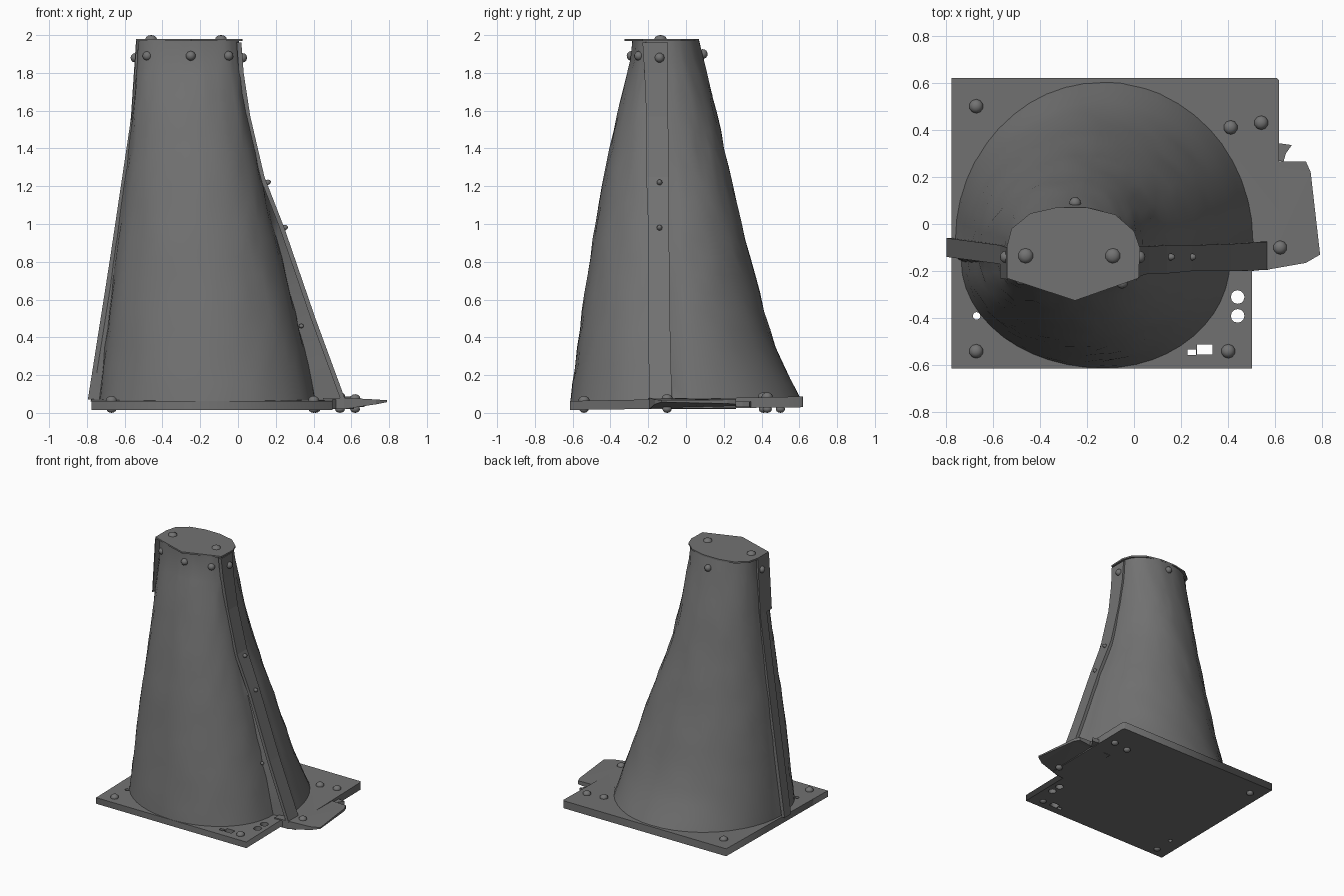
import bpy, bmesh, math, random
from mathutils import Vector

if "Cube" in bpy.data.objects:
    bpy.data.objects.remove(bpy.data.objects["Cube"])
random.seed(4)

steel = bpy.data.materials.new("dark_grey_steel")
steel.diffuse_color = (0.17, 0.17, 0.17, 1)
steel.use_nodes = True
steel.node_tree.nodes["Principled BSDF"].inputs["Base Color"].default_value = steel.diffuse_color


def finish(name, bm, smooth=None):
    bmesh.ops.recalc_face_normals(bm, faces=bm.faces)
    me = bpy.data.meshes.new(name)
    bm.to_mesh(me)
    bm.free()
    ob = bpy.data.objects.new(name, me)
    bpy.context.collection.objects.link(ob)
    me.materials.append(steel)
    if smooth:
        bpy.ops.object.select_all(action='DESELECT')
        ob.select_set(True)
        bpy.context.view_layer.objects.active = ob
        bpy.ops.object.shade_smooth_by_angle(angle=math.radians(smooth))
    return ob


def prism(name, outline, z0, z1):
    bm = bmesh.new()
    lo = [bm.verts.new((x, y, z0)) for x, y in outline]
    hi = [bm.verts.new((x, y, z1)) for x, y in outline]
    bm.faces.new(lo)
    bm.faces.new(hi)
    n = len(lo)
    for i in range(n):
        j = (i + 1) % n
        bm.faces.new((lo[i], lo[j], hi[j], hi[i]))
    return finish(name, bm)


# Flared shell profile: z, left x, right x (back half), right x (front half), back y, front y
PROFILE = [
    (1.97, -.53, .005, .0, .07, -.285), (1.88, -.53, .01, .005, .09, -.29),
    (1.6, -.555, .045, .045, .16, -.36), (1.25, -.60, .12, .12, .235, -.435),
    (.9, -.65, .25, .21, .32, -.495), (.5, -.705, .38, .31, .425, -.555),
    (.3, -.73, .44, .36, .495, -.58), (.06, -.76, .51, .41, .615, -.612)]


def sample(z):
    for a, b in zip(PROFILE, PROFILE[1:]):
        if z >= b[0] - 1e-6:
            t = (a[0] - z) / (a[0] - b[0])
            return [p + (q - p) * t for p, q in zip(a, b)]


def shell(name, back):
    bm = bmesh.new()
    rows, nz, na = [], 20, 24
    for k in range(nz + 1):
        f = k / nz
        z = 1.97 - 1.91 * f
        _, xl, xrb, xrf, yb, yf = sample(z)
        ends = (xrb + .045 * f * f, xl - .02 * f)
        cx = -.25 + .12 * f
        xr = xrb if back else xrf
        if not back:
            xl += .025 * f
        seam = -.10 + .03 * f if back else -.185 + .03 * f
        ext = (yb if back else yf) - seam
        ring = [(ends[0], -.13)]
        for i in range(na + 1):
            a = math.pi * i / na
            c, s = math.cos(a), math.sin(a)
            ring.append((cx + c * ((xr - cx) if c > 0 else (cx - xl)), seam + s * ext))
        ring.append((ends[1], -.13))
        # slight hammered unevenness in the sheet
        w = .004 if 0 < k < nz else 0
        rows.append([bm.verts.new((x + random.uniform(-w, w), y + random.uniform(-w, w), z))
                     for x, y in ring])
    for r, q in zip(rows, rows[1:]):
        for i in range(len(r) - 1):
            bm.faces.new((r[i], r[i + 1], q[i + 1], q[i]))
    return finish(name, bm, 30)


shell("back_shell", True)
shell("front_shell", False)


# Seam straps down both sides: path points x, z, y front, y back
def strap(name, path, inward):
    bm = bmesh.new()
    rows = []
    for x, z, y0, y1 in path:
        rows.append([bm.verts.new(p) for p in
                     ((x, y0, z), (x, y1, z), (x + inward, y1, z), (x + inward, y0, z))])
    for r, q in zip(rows, rows[1:]):
        for i in range(4):
            j = (i + 1) % 4
            bm.faces.new((r[i], r[j], q[j], q[i]))
    bm.faces.new(rows[0])
    bm.faces.new(rows[-1])
    return finish(name, bm)


strap("right_strap", [(.018, 1.96, -.23, -.095), (.03, 1.8, -.22, -.095), (.065, 1.57, -.21, -.095),
                      (.14, 1.25, -.21, -.09), (.245, .98, -.20, -.09), (.41, .5, -.20, -.085),
                      (.568, .07, -.195, -.075)], -.025)
strap("left_strap", [(-.54, 1.97, -.175, -.10), (-.568, 1.55, -.17, -.09),
                     (-.68, .8, -.155, -.075), (-.795, .07, -.14, -.06)], .025)
# Loose upper flap of the left strap, standing off the front shell
strap("left_flap", [(-.54, 1.97, -.235, -.165), (-.568, 1.55, -.23, -.165)], .006)

# Faceted top cap
prism("top_cap", [(-.54, -.23), (-.25, -.325), (.02, -.23), (.025, -.1), (.0, -.03), (-.08, .04),
                  (-.2, .07), (-.33, .07), (-.44, .045), (-.52, -.02), (-.54, -.1)], 1.968, 1.98)


# Base plate with a cut corner and punched holes, slightly thicker toward the back
def circle(cx, cy, r):
    return [(cx + r * math.cos(i * math.pi / 6), cy + r * math.sin(i * math.pi / 6)) for i in range(12)]


def rect(cx, cy, w, h):
    return [(cx - w, cy - h), (cx + w, cy - h), (cx + w, cy + h), (cx - w, cy + h)]


loops = [[(-.775, -.613), (.5, -.613), (.5, -.2), (.615, -.18), (.615, .61), (.605, .62), (-.775, .62)],
         circle(.44, -.31, .029), circle(.44, -.39, .029), circle(-.668, -.39, .016),
         rect(.3, -.533, .033, .022), rect(.245, -.545, .018, .012)]
cu = bpy.data.curves.new("base_plate", 'CURVE')
cu.dimensions = '2D'
cu.fill_mode = 'BOTH'
cu.extrude = .02
for pts in loops:
    sp = cu.splines.new('POLY')
    sp.points.add(len(pts) - 1)
    for p, (x, y) in zip(sp.points, pts):
        p.co = (x, y, 0, 1)
    sp.use_cyclic_u = True
cu.materials.append(steel)
base = bpy.data.objects.new("base_plate", cu)
bpy.context.collection.objects.link(base)
bpy.ops.object.select_all(action='DESELECT')
base.select_set(True)
bpy.context.view_layer.objects.active = base
bpy.ops.object.convert(target='MESH')
for v in bpy.context.object.data.vertices:
    t = (v.co.y + .613) / 1.233
    v.co.z = .063 + .024 * t if v.co.z > 0 else .016 + .014 * t

# Bent side tab under the right strap, tapering to a thin lip
bm = bmesh.new()
tab = [(.45, -.2), (.56, -.195), (.73, -.165), (.79, -.13), (.75, .22), (.73, .265), (.45, .265)]
lo = [bm.verts.new((x, y, .02 + .037 * max(0, (x - .6) / .19))) for x, y in tab]
hi = [bm.verts.new((x, y, .08 - .013 * max(0, (x - .6) / .19))) for x, y in tab]
for i in range(len(tab)):
    j = (i + 1) % len(tab)
    bm.faces.new((lo[i], lo[j], hi[j], hi[i]))
bm.faces.new(lo)
bm.faces.new(hi)
bmesh.ops.triangulate(bm, faces=[f for f in bm.faces if len(f.verts) > 4])
finish("side_tab", bm)
prism("torn_tab_corner", [(.6, .27), (.635, .265), (.645, .3), (.67, .335), (.6, .345)], .03, .06)


# Domed bolts
def bolt(name, pos, direction, r=.03, h=.025):
    bm = bmesh.new()
    bmesh.ops.create_uvsphere(bm, u_segments=10, v_segments=6, radius=1)
    q = Vector((0, 0, 1)).rotation_difference(Vector(direction).normalized())
    for v in bm.verts:
        v.co = q @ Vector((v.co.x * r, v.co.y * r, v.co.z * h)) + Vector(pos)
    finish(name, bm, 40)


for i, (x, y) in enumerate([(-.67, .5), (-.67, -.54), (.4, -.54), (.54, .43), (.41, .41), (.62, -.1)]):
    z = .065 + .024 * (y + .61) / 1.23
    bolt(f"base_bolt_{i}", (x, y, z), (0, 0, 1), .03, .024)
    bolt(f"base_nut_{i}", (x, y, .02), (0, 0, -1), .026, .02)
for i, x in enumerate((-.46, -.09)):
    bolt(f"cap_bolt_{i}", (x, -.135, 1.98), (0, 0, 1), .032, .02)
for i, (p, d) in enumerate([((-.48, -.235, 1.89), (-.6, -1, 0)), ((-.25, -.29, 1.89), (0, -1, 0)),
                            ((-.05, -.25, 1.89), (.5, -1, 0)), ((-.25, .09, 1.9), (0, 1, .2)),
                            ((.024, -.14, 1.88), (1, 0, 0)), ((-.545, -.14, 1.88), (-1, 0, 0))]):
    bolt(f"collar_bolt_{i}", p, d, .026, .024)
for i, (x, z) in enumerate([(.155, 1.22), (.245, .98)]):
    bolt(f"strap_stud_{i}", (x, -.14, z), (1, 0, .35), .015, .02)
for i, (x, y, z) in enumerate([(-.475, -.41, .64), (.335, -.185, .46), (-.56, -.40, .4)]):
    bolt(f"shell_rivet_{i}", (x, y, z), (x + .17, y, 0), .012, .014)
